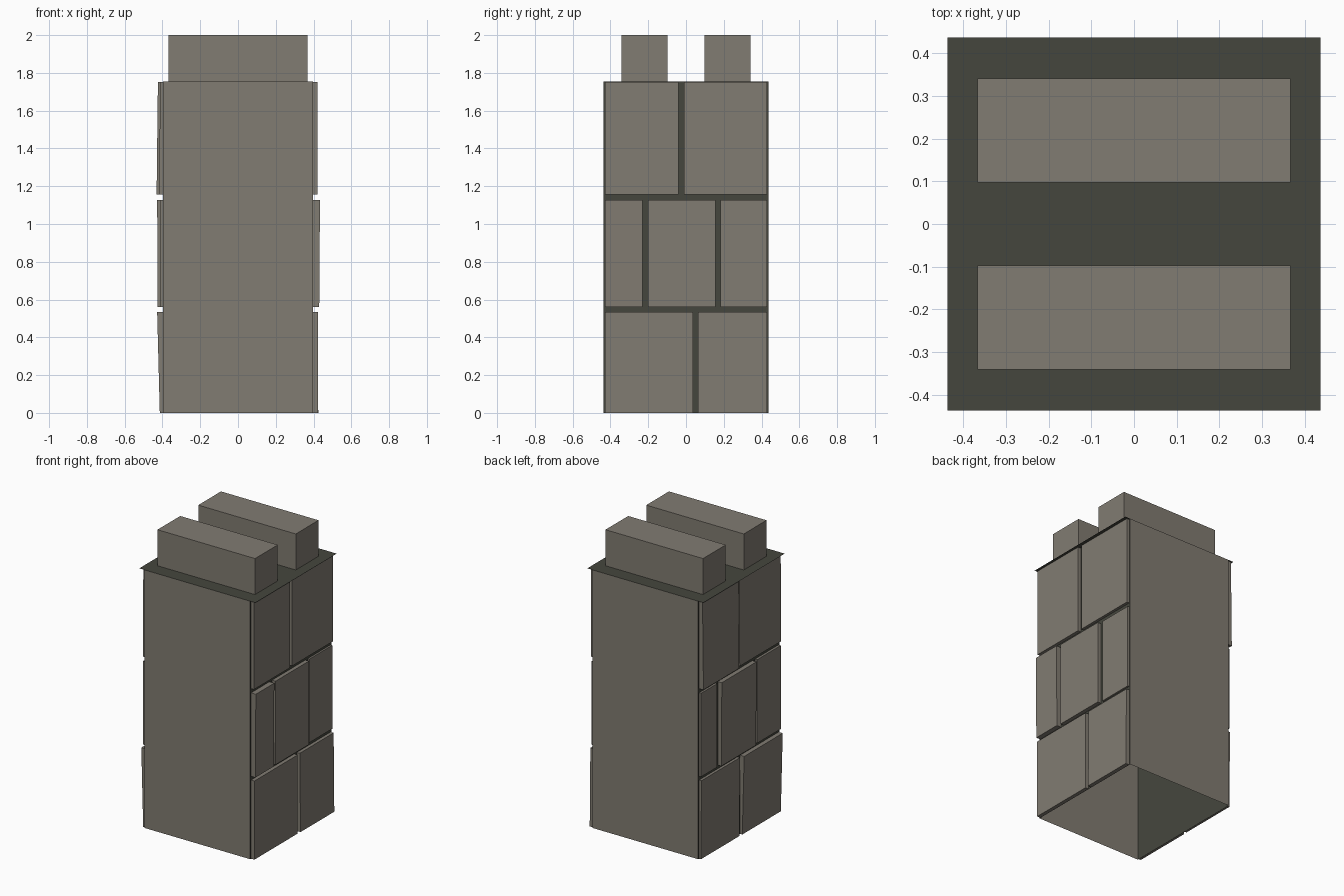
import bpy, bmesh
from mathutils import Vector

cube = bpy.data.objects.get("Cube")
if cube:
    bpy.data.objects.remove(cube)


def material(name, rgb):
    m = bpy.data.materials.new(name)
    m.use_nodes = True
    m.diffuse_color = (*rgb, 1)
    m.node_tree.nodes["Principled BSDF"].inputs["Base Color"].default_value = (*rgb, 1)
    return m


STONE = material("warm grey stone", (0.22, 0.2, 0.168))
MORTAR = material("dark mortar", (0.06, 0.062, 0.048))


def box(name, lo, hi, mats, edit=None):
    """Box between two corners; edit adjusts the bmesh before it is stored."""
    lo, hi = Vector(lo), Vector(hi)
    bm = bmesh.new()
    bmesh.ops.create_cube(bm, size=1)
    for v in bm.verts:
        v.co = (lo + hi) / 2 + v.co * (hi - lo)
    bm.normal_update()
    if edit:
        edit(bm)
    me = bpy.data.meshes.new(name)
    bm.to_mesh(me)
    bm.free()
    for m in mats:
        me.materials.append(m)
    ob = bpy.data.objects.new(name, me)
    bpy.context.collection.objects.link(ob)
    return ob


WALL_X, HALF, TOP = 0.397, 0.437, 1.755


# Hollow core, open below: stone on the front and back, mortar on the sides
def open_core(bm):
    ends = [f for f in bm.faces if abs(f.normal.z) > 0.5]
    bmesh.ops.delete(bm, geom=ends, context="FACES")
    for f in bm.faces:
        f.material_index = 0 if abs(f.normal.y) > 0.5 else 1


box("wall_core", (-WALL_X, -HALF, 0), (WALL_X, HALF, TOP), [STONE, MORTAR], open_core)


# Flat cap sheet with two battlements
def keep_top(bm):
    others = [f for f in bm.faces if f.normal.z < 0.5]
    bmesh.ops.delete(bm, geom=others, context="FACES")


box("top_cap", (-HALF, -HALF, 0), (HALF, HALF, TOP), [MORTAR], keep_top)
for side, name in ((-1, "front_battlement"), (1, "back_battlement")):
    ys = sorted((side * 0.097, side * 0.341))
    box(name, (-0.367, ys[0], TOP), (0.367, ys[1], 2), [STONE])


# Side stones: the outer face leans between a bottom and a top depth
def stone(name, side, y0, y1, z0, z1, x_bottom, x_top):
    def lean(bm):
        for v in bm.verts:
            if v.co.x * side > 0.41:
                v.co.x = side * (x_bottom if v.co.z < (z0 + z1) / 2 else x_top)
    xs = sorted((side * (WALL_X + 0.0005), side * 0.42))
    box(name, (xs[0], y0, z0), (xs[1], y1, z1), [STONE], lean)


# Courses: name, z range, then for each side the joints and the
# bottom and top depth of each stone from front to back
END, GAP = 0.428, 0.0137
COURSES = [
    ("lower", 0, 0.535, {
        1: ([0.051], [(0.423, 0.423), (0.425, 0.42)]),
        -1: ([0.0], [(0.414, 0.428), (0.412, 0.416)])}),
    ("middle", 0.56, 1.128, {
        1: ([-0.216, 0.17], [(0.43, 0.434), (0.424, 0.424), (0.41, 0.41)]),
        -1: ([-0.16, 0.24], [(0.414, 0.414), (0.425, 0.428), (0.412, 0.412)])}),
    ("upper", 1.157, 1.753, {
        1: ([-0.025], [(0.42, 0.42), (0.416, 0.416)]),
        -1: ([0.03], [(0.416, 0.413), (0.431, 0.424)])}),
]
for course, z0, z1, sides in COURSES:
    for side, (joints, depths) in sides.items():
        label = "left" if side > 0 else "right"
        starts = [-END] + [j + GAP for j in joints]
        ends = [j - GAP for j in joints] + [END]
        for i, (y0, y1, depth) in enumerate(zip(starts, ends, depths)):
            stone(f"{label}_{course}_stone_{i + 1}", side, y0, y1, z0, z1, *depth)
